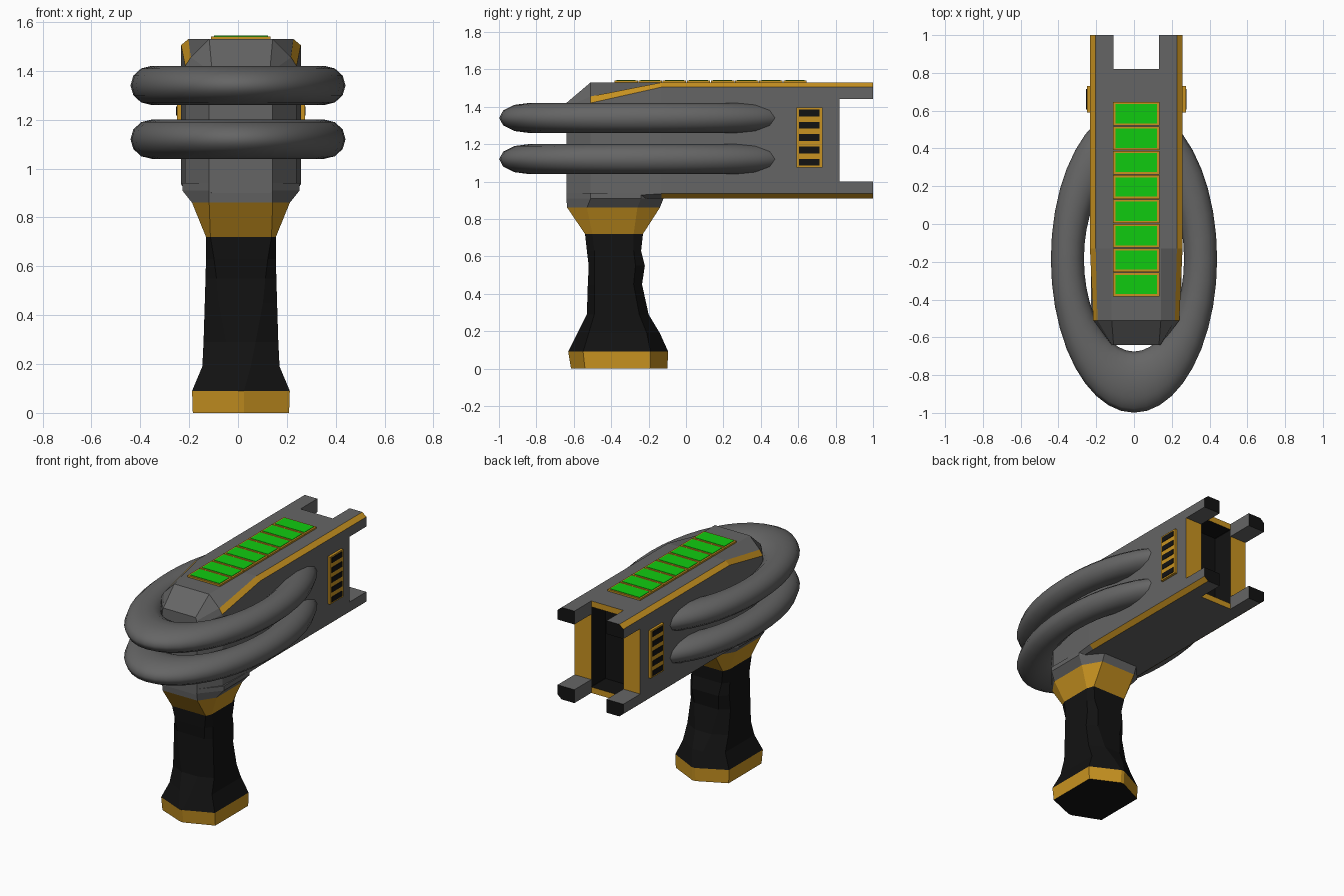
import bpy, bmesh, math

if "Cube" in bpy.data.objects:
    bpy.data.objects.remove(bpy.data.objects["Cube"])

CX = 0.012   # centre line of the body
MID = 1.22   # mid height of the body


def material(name, rgb):
    m = bpy.data.materials.new(name)
    m.diffuse_color = (*rgb, 1)
    m.use_nodes = True
    m.node_tree.nodes["Principled BSDF"].inputs["Base Color"].default_value = m.diffuse_color
    return m


GREY, GOLD, BLACK, GREEN = range(4)
MATS = [material("dark_grey", (0.13, 0.13, 0.13)),
        material("gold", (0.58, 0.29, 0.015)),
        material("black", (0.006, 0.006, 0.006)),
        material("green", (0.005, 0.6, 0.005))]


def finish(name, bm):
    bmesh.ops.recalc_face_normals(bm, faces=bm.faces)
    me = bpy.data.meshes.new(name)
    bm.to_mesh(me)
    bm.free()
    for m in MATS:
        me.materials.append(m)
    ob = bpy.data.objects.new(name, me)
    bpy.context.collection.objects.link(ob)
    return ob


def loft(name, rings, mat, caps):
    """Skin equal-length rings; mat(band, side) gives the material of a face."""
    bm = bmesh.new()
    vs = [[bm.verts.new((x + CX, y, z)) for x, y, z in r] for r in rings]
    n = len(rings[0])
    for b in range(len(vs) - 1):
        for i in range(n):
            j = (i + 1) % n
            f = bm.faces.new((vs[b][i], vs[b][j], vs[b + 1][j], vs[b + 1][i]))
            f.material_index = mat(b, i)
    for ring, m in zip((vs[0], vs[-1]), caps):
        bm.faces.new(ring).material_index = m
    return finish(name, bm)


def box(name, x, y, z, mat):
    r = [[(px, py, pz) for px, py in ((x[0], y[0]), (x[1], y[0]), (x[1], y[1]), (x[0], y[1]))]
         for pz in z]
    return loft(name, r, lambda b, i: mat, (mat, mat))


# main body: half sections mirrored across the centre line, then a rear recess
def section(y, half):
    return [(x, y, z) for x, z in half] + [(-x, y, z) for x, z in reversed(half)]


main = [(.215, .91), (.245, .935), (.245, 1.505), (.215, 1.53), (.13, 1.53)]
hole = [(.118, .95), (.12, .952), (.12, 1.488), (.118, 1.49), (.08, 1.49)]
body = [section(-.64, [(.12, .90), (.13, .91), (.13, 1.36), (.128, 1.40), (.12, 1.42)]),
        section(-.51, [(.215, .90), (.228, .91), (.228, 1.42), (.205, 1.455), (.13, 1.53)]),
        section(-.13, main), section(.82, main), section(.82, hole), section(.67, hole)]


def body_mat(b, i):
    if b == 4:
        return BLACK
    if b == 3 or (b in (1, 2) and i in (2, 6)) or (b == 2 and i in (0, 8)):
        return GOLD
    return GREY


loft("body", body, body_mat, (GREY, BLACK))

# four rear prongs, one per corner
for sx in (-1, 1):
    for sz in (-1, 1):
        prof = [(.245, .22), (.245, .285), (.215, .31), (.12, .31), (.12, .22)]
        rings = [[(sx * x, y, MID + sz * z) for x, z in prof] for y in (.82, 1.0)]
        loft("rear_prong", rings, lambda b, i: GOLD if i == 1 else GREY, (GREY, BLACK))


# handle parts: eight-sided rings stacked upwards
def stack(name, rows, mat, caps):
    rings = []
    for z, a, b, y0, y1, y2, y3 in rows:
        rings.append([(a, y0, z), (b, y1, z), (b, y2, z), (a, y3, z),
                      (-a, y3, z), (-b, y2, z), (-b, y1, z), (-a, y0, z)])
    loft(name, rings, lambda b, i: mat, caps)


stack("neck", [(.86, .13, .20, -.635, -.53, -.26, -.14),
               (.91, .13, .24, -.64, -.51, -.24, -.12),
               (.94, .13, .24, -.64, -.51, -.24, -.12)], GREY, (GREY, GREY))
stack("collar", [(.72, .125, .143, -.54, -.50, -.28, -.23),
                 (.86, .13, .20, -.635, -.53, -.26, -.14)], GOLD, (GOLD, GOLD))
stack("grip", [(.09, .012, .20, -.63, -.55, -.19, -.095),
               (.19, .04, .158, -.58, -.52, -.21, -.14),
               (.29, .06, .153, -.53, -.49, -.25, -.20),
               (.45, .09, .148, -.525, -.49, -.28, -.235),
               (.55, .10, .145, -.52, -.49, -.27, -.22),
               (.63, .11, .143, -.53, -.49, -.28, -.24),
               (.72, .125, .143, -.54, -.50, -.28, -.23)], BLACK, (BLACK, BLACK))
stack("grip_base", [(.0, .012, .197, -.615, -.54, -.19, -.10),
                    (.09, .012, .20, -.63, -.55, -.19, -.095)], GOLD, (BLACK, GOLD))

# two oval tube rings round the front
for z in (1.12, 1.34):
    bpy.ops.mesh.primitive_torus_add(major_radius=.3525, minor_radius=.0875, major_segments=40,
                                     minor_segments=12, location=(0, -.185, z))
    ring = bpy.context.object
    ring.name = "oval_ring"
    ring.scale = (1, 1.85, .92)
    ring.data.materials.append(MATS[GREY])
    bpy.ops.object.shade_smooth_by_angle(angle=math.radians(40))

# row of lit cells along the top
for k in range(8):
    y = -.32 + k * .129
    box("cell_frame", (-.122, .122), (y - .0625, y + .0625), (1.52, 1.541), GOLD)
    box("cell", (-.11, .11), (y - .051, y + .051), (1.53, 1.544), GREEN)

# side vents with dark slots
for s in (-1, 1):
    box("vent_frame", sorted((s * .23, s * .262)), (.59, .73), (1.075, 1.395), GOLD)
    for k in range(5):
        z = 1.103 + k * .066
        box("vent_slot", sorted((s * .24, s * .265)), (.605, .715), (z - .018, z + .018), BLACK)
